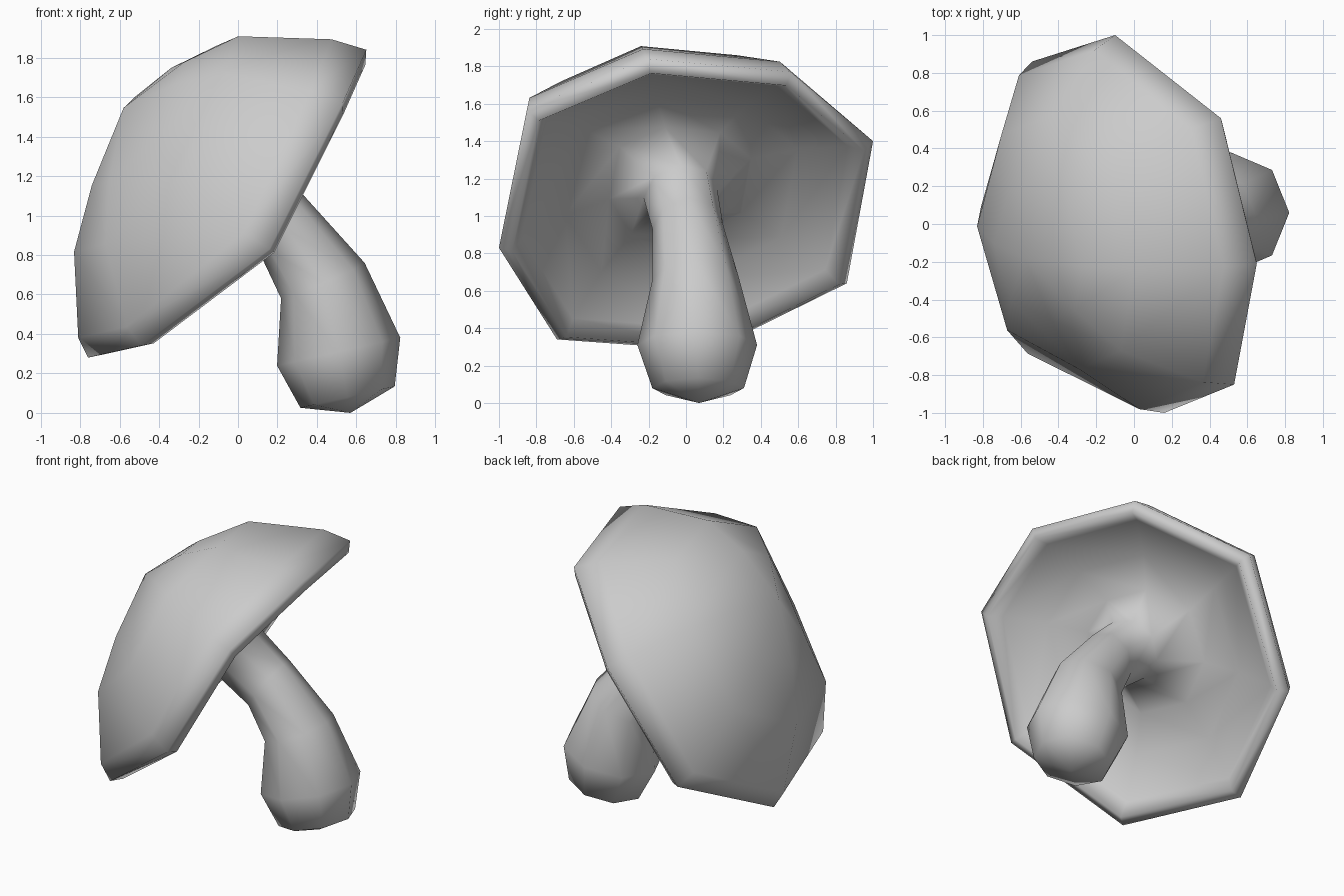
import bpy, bmesh, math
from mathutils import Vector

if "Cube" in bpy.data.objects:
    bpy.data.objects.remove(bpy.data.objects["Cube"])

N = 8


def loft(name, rings, start_tip, end_tip):
    """Skin a list of 8-point rings and close both ends with tip vertices."""
    bm = bmesh.new()
    loops = [[bm.verts.new(p) for p in ring] for ring in rings]
    for a, b in zip(loops, loops[1:]):
        for i in range(N):
            j = (i + 1) % N
            bm.faces.new((a[i], a[j], b[j], b[i]))
    for loop, tip in ((loops[0], start_tip), (loops[-1], end_tip)):
        t = bm.verts.new(tip)
        for i in range(N):
            bm.faces.new((loop[i], loop[(i + 1) % N], t))
    bmesh.ops.recalc_face_normals(bm, faces=bm.faces)
    mesh = bpy.data.meshes.new(name)
    bm.to_mesh(mesh)
    bm.free()
    for f in mesh.polygons:
        f.use_smooth = True
    ob = bpy.data.objects.new(name, mesh)
    bpy.context.collection.objects.link(ob)


# Cap: hand-shaped octagonal rim, tilted to the left
RIM = [Vector(p) for p in (
    (.65, -.21, 1.84), (.46, .56, 1.77), (-.10, 1.0, 1.40), (-.54, .86, .64),
    (-.76, .13, .28), (-.49, -.69, .34), (.16, -1.0, .83), (.53, -.85, 1.57))]
MID = Vector((-.03, 0, 1.10))
AXIS = Vector((-.72, -.22, .66)).normalized()


def cap_ring(centre, scale):
    c = Vector(centre)
    return [c + Vector(k * s for k, s in zip(p - MID, scale)) for p in RIM]


def under_ring(s, h):
    return cap_ring(MID + AXIS * h, (s, s, s))


cap_rings = [
    cap_ring((-.50, -.15, 1.48), (.33, .36, .40)),
    cap_ring((-.40, -.10, 1.39), (.59, .67, .70)),
    cap_ring((-.145, -.03, 1.175), (.91, .95, .97)),
    RIM,
    under_ring(.94, -.05),
    under_ring(.87, .02),
    under_ring(.62, .11),
    under_ring(.38, .14),
]


# Stem: curved neck growing out of the cap, swollen foot
def stem_ring(centre, normal, radius):
    n = Vector(normal).normalized()
    v = Vector((0, 1, 0))
    v = (v - n * v.dot(n)).normalized()
    u = v.cross(n)
    return [Vector(centre) + radius * (u * math.cos(t) + v * math.sin(t))
            for t in (2 * math.pi * i / N for i in range(N))]


stem_rings = [stem_ring(*s) for s in (
    ((.02, -.03, 1.12), (-.74, -.18, .65), .20),
    ((.23, .01, .94), (-.80, -.10, .55), .19),
    ((.43, .05, .67), (-.39, -.05, .92), .23),
    ((.51, .06, .31), (-.22, 0, .97), .32),
    ((.555, .065, .08), (-.22, 0, .97), .245),
)]

# One continuous skin from the cap's crown to the stem's foot
loft("mushroom_cap_and_stem", cap_rings + stem_rings,
     Vector((-.58, -.18, 1.545)), Vector((.57, .07, 0)))
